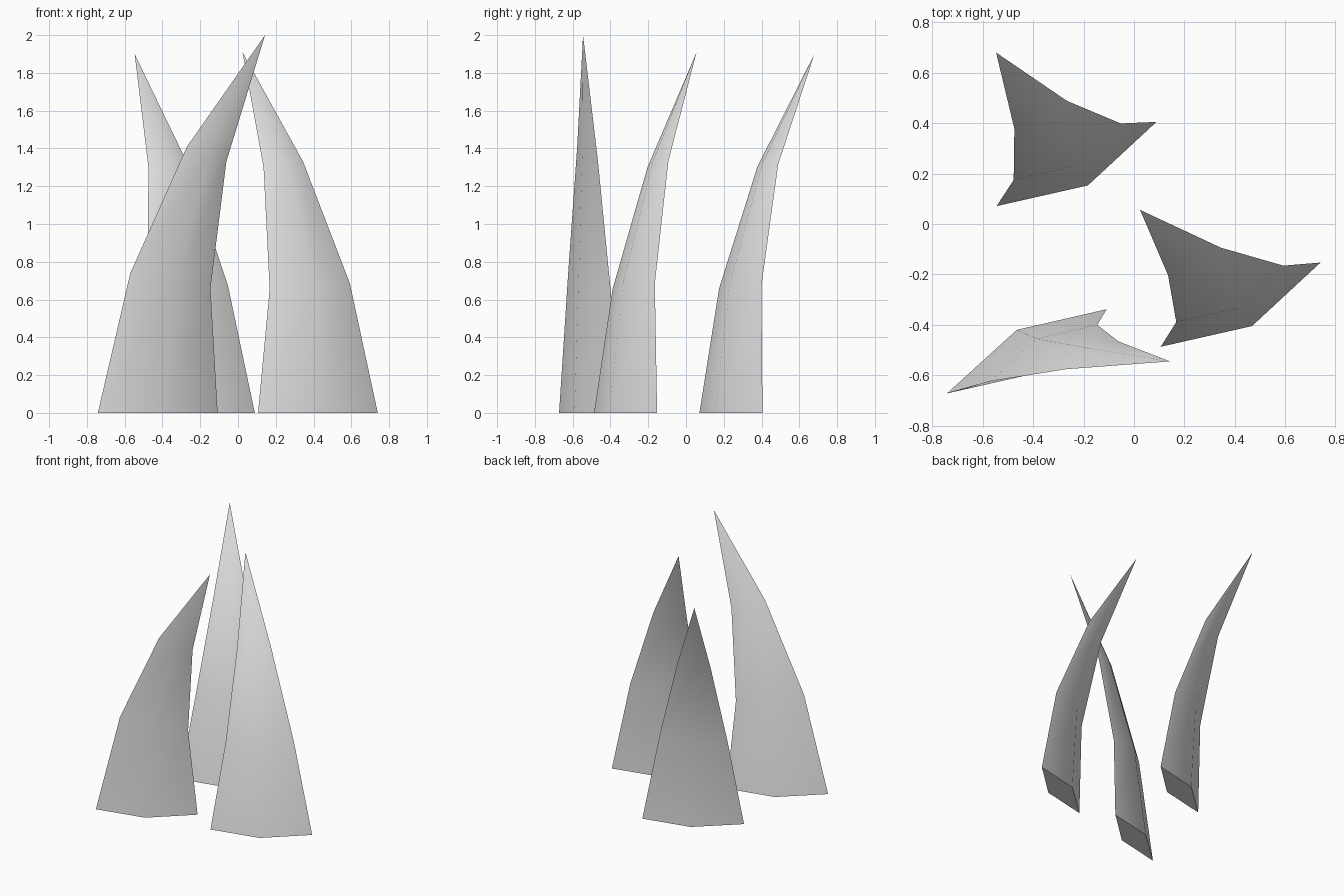
import bpy
import bmesh
import math
from mathutils import Vector

cube = bpy.data.objects.get("Cube")
if cube:
    bpy.data.objects.remove(cube, do_unlink=True)

# One plain colour for every blade
grey = bpy.data.materials.new("light_grey")
grey.use_nodes = True
grey.diffuse_color = (0.8, 0.8, 0.8, 1)
grey.node_tree.nodes["Principled BSDF"].inputs["Base Color"].default_value = (0.8, 0.8, 0.8, 1)

# Flat diamond section: left edge, front ridge, right edge, back ridge
SECTION = [Vector(p) for p in ((-0.317, -0.167, 0), (0.045, -0.085, 0),
                               (0.317, 0.167, 0), (-0.04, 0.085, 0))]
SCALES = (1, 0.67, 0.33)


def make_blade(name, spine):
    """Loft the shrinking section along a curved spine up to a point."""
    spine = [Vector(p) for p in spine]
    bm = bmesh.new()
    rings = []
    for i, scale in enumerate(SCALES):
        # Tilt the upper rings square to the spine
        lean = Vector()
        if i > 0:
            run = spine[i + 1] - spine[i - 1]
            lean = Vector((run.x, run.y, 0)) / run.z
        ring = []
        for corner in SECTION:
            offset = corner * scale
            offset.z = -lean.dot(offset)
            ring.append(bm.verts.new(spine[i] + offset))
        rings.append(ring)
    tip = bm.verts.new(spine[-1])
    bm.faces.new(reversed(rings[0]))
    for k in range(4):
        n = (k + 1) % 4
        for low, high in zip(rings, rings[1:]):
            bm.faces.new((low[k], low[n], high[n], high[k]))
        bm.faces.new((rings[-1][k], rings[-1][n], tip))
    bmesh.ops.recalc_face_normals(bm, faces=bm.faces)
    mesh = bpy.data.meshes.new(name)
    bm.to_mesh(mesh)
    bm.free()
    mesh.materials.append(grey)
    blade = bpy.data.objects.new(name, mesh)
    bpy.context.collection.objects.link(blade)

    # Soft ridges, crisp side edges
    bpy.ops.object.select_all(action="DESELECT")
    blade.select_set(True)
    bpy.context.view_layer.objects.active = blade
    bpy.ops.object.shade_smooth_by_angle(angle=math.radians(40))


make_blade("left_blade", [(0.423, -0.32, 0), (0.38, -0.277, 0.67),
                          (0.24, -0.149, 1.315), (0.024, 0.056, 1.91)])
make_blade("back_blade", [(-0.228, 0.238, 0), (-0.265, 0.287, 0.665),
                          (-0.37, 0.433, 1.31), (-0.547, 0.68, 1.9)])
make_blade("front_blade", [(-0.425, -0.505, 0), (-0.358, -0.512, 0.7),
                           (-0.166, -0.521, 1.37), (0.143, -0.545, 2)])
